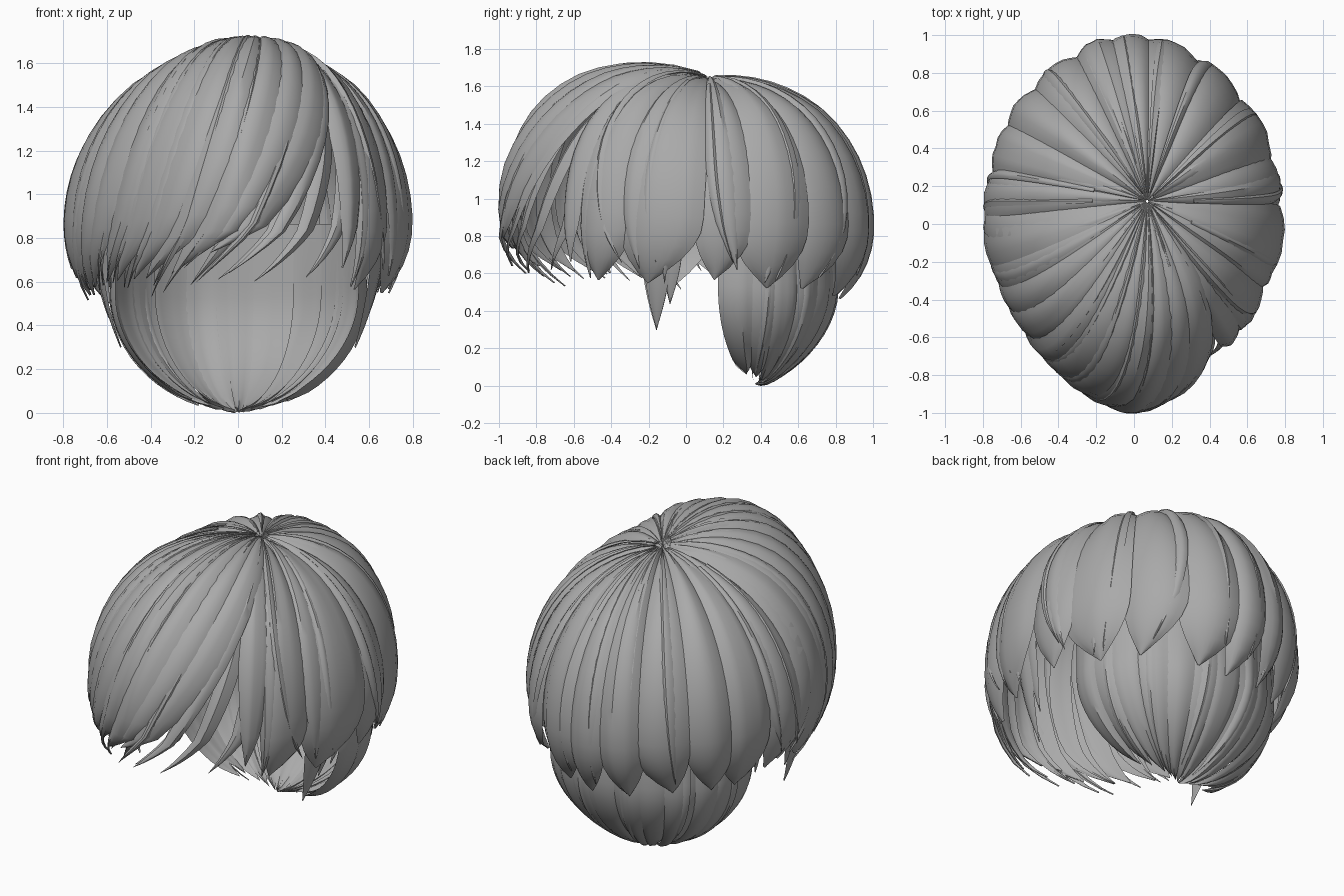
import bpy, bmesh, math, random
from mathutils import Vector

if "Cube" in bpy.data.objects:
    bpy.data.objects.remove(bpy.data.objects["Cube"])

random.seed(4)
rad = math.radians
CROWN = Vector((0.07, 0.12, 0))
CORE = Vector((0, 0.05, 0.8))

grey = bpy.data.materials.new("hair grey")
grey.diffuse_color = (0.4, 0.4, 0.4, 1)
grey.use_nodes = True
grey.node_tree.nodes["Principled BSDF"].inputs["Base Color"].default_value = grey.diffuse_color


def dome(a, th):
    """Point on the main hair dome: a = direction in plan, th = angle down from the crown."""
    front = max(0, -math.sin(a))
    back = max(0, math.sin(a))
    f = 1 - (0.07 * abs(math.sin(2 * a)) if front else 0)
    rim = Vector((0.76 * f * math.cos(a), 0.955 * f * math.sin(a), 0))
    s = math.sin(th)
    if th < math.pi / 2:
        bump = 0.155 * front + 0.03 * back
        z = 0.85 + 0.775 * math.cos(th) + bump * math.sin(2 * th) ** 0.8
    else:
        s = s ** 0.68
        z = 0.85 + 0.6 * math.cos(th)
    p = CROWN + (rim - CROWN) * s
    return Vector((p.x, p.y, z))


def nape(a, th):
    """Point on the lower bowl: th falls from 90 degrees at the rim to 180 at the bottom."""
    if th < math.pi / 2:
        s, z = 1, 0.55 + (math.pi / 2 - th) * 0.6
    else:
        s, z = math.sin(th), 0.55 + 0.54 * math.cos(th)
    return Vector((0.575 * s ** 1.15 * math.cos(a),
                   0.3 + 0.5 * s ** 1.4 * math.sin(a) + 0.07 * (1 - s), z))


def temple(a, th):
    """Nearly straight sheet hanging beside the face."""
    t = th / math.pi
    return Vector(((0.68 - 0.13 * t ** 2) * math.cos(a), 0.7 * math.sin(a), 1.0 - 0.7 * t))


def lock(bm, surf, a0, a1, t0, t1, width, bulge=0.045, tilt=0.012, lift=0.0,
         power=1.8, taper=0.62, curl=0.0, steps=18, cols=9, round_tip=1.7):
    """One closed tapering strand, swept over a surface from a0 to a1 (degrees)."""
    ridge = [random.uniform(-0.006, 0.006) for _ in range(cols)]
    rings = []
    for i in range(steps + 1):
        t = i / steps
        th = rad(t0 + (t1 - t0) * t)
        k = max(0, (t - taper) / (1 - taper))
        a = a0 + (a1 - a0) * t ** power + curl * k * k
        w = width * max(0.02, 1 - k ** round_tip)
        thick = min(1, 0.25 + 2.2 * t) * (1 - 0.8 * k * k)
        outer, inner = [], []
        for j in range(cols):
            s = 2 * j / (cols - 1) - 1
            p = surf(rad(a + s * w / 2), th)
            d = p - CORE
            h = lift + thick * (bulge * (1 - s * s) + tilt * s + ridge[j] * (1 - s * s))
            outer.append(bm.verts.new(CORE + d * (1 + h)))
            if 0 < j < cols - 1:
                inner.append(bm.verts.new(CORE + d * (1 + h - 0.022 * thick * (1 - s * s) - 0.004)))
        rings.append(outer + inner[::-1])
    n = len(rings[0])
    for r, q in zip(rings, rings[1:]):
        for j in range(n):
            bm.faces.new((r[j], q[j], q[(j + 1) % n], r[(j + 1) % n]))
    bm.faces.new(rings[0])
    bm.faces.new(rings[-1][::-1])


def finish(name, bm):
    bmesh.ops.recalc_face_normals(bm, faces=bm.faces)
    mesh = bpy.data.meshes.new(name)
    bm.to_mesh(mesh)
    bm.free()
    mesh.materials.append(grey)
    ob = bpy.data.objects.new(name, mesh)
    bpy.context.collection.objects.link(ob)
    bpy.ops.object.select_all(action='DESELECT')
    ob.select_set(True)
    bpy.context.view_layer.objects.active = ob
    bpy.ops.object.shade_smooth_by_angle(angle=rad(35))


def jitter(v):
    return random.uniform(-v, v)


# Back and side locks hanging straight from the crown
bm = bmesh.new()
a = -34
while a < 186:
    w = random.uniform(14, 23)
    mid = a + w / 2
    back = max(0, math.sin(rad(mid)))
    lock(bm, dome, mid, mid + jitter(4), 0.5, 119 + 8 * back + jitter(3), w * 1.28,
         bulge=0.055, tilt=random.choice((-1, 1)) * 0.02, lift=jitter(0.008),
         curl=jitter(7), taper=0.72, round_tip=2.2)
    a += w
# slimmer locks at the front edge of the right side
for a, end, w in ((-43, 108, 15), (-36, 117, 11)):
    lock(bm, dome, a, a + 2, 0.5, end, w, bulge=0.04, curl=-5, taper=0.5)
finish("back_and_side_locks", bm)

# Thin strands lying over the main locks
bm = bmesh.new()
for i in range(15):
    a = -36 + 222 * i / 14 + jitter(5)
    lock(bm, dome, a, a + jitter(8), 3, 114 + jitter(7), random.uniform(5, 10), bulge=0.024,
         lift=0.026 + jitter(0.006), curl=jitter(8), cols=5, taper=0.5)
finish("thin_over_strands", bm)

# Fringe sweeping from the crown across the forehead to the left
bm = bmesh.new()
N = 11
for i in range(N):
    f = i / (N - 1)
    a0 = -47 - 128 * f
    lock(bm, dome, a0, a0 - 46 + 40 * f + jitter(3), 0.5, 103 + 14 * min(1, f * 2) + jitter(4),
         24 - 4 * f, bulge=0.05, tilt=0.018, lift=0.004 + 0.012 * (1 - f),
         power=2, curl=-9 + 4 * f, taper=0.62, round_tip=2)
for i in range(12):
    f = i / 11
    a0 = -46 - 126 * f + jitter(3)
    lock(bm, dome, a0, a0 - 42 + 36 * f, 3, 108 + 10 * min(1, f * 2) + jitter(6),
         random.uniform(6, 11), bulge=0.025, lift=0.028 + jitter(0.006), power=2,
         curl=-8, taper=0.5, cols=5)
finish("swept_fringe", bm)

# Loose tips under the fringe
bm = bmesh.new()
for a0, a1, end in ((-38, -56, 113), (-48, -78, 115), (-58, -92, 114),
                    (-80, -104, 117), (-100, -122, 117), (-125, -140, 118), (-145, -156, 117)):
    lock(bm, dome, a0, a1, 30, end, 9, bulge=0.025, lift=-0.03, power=2.2,
         curl=-6, taper=0.5, cols=5)
finish("fringe_tips", bm)

# Lower bowl of strands gathering at the neck
bm = bmesh.new()
M = 13
for i in range(M):
    a = -4 + 188 * i / (M - 1)
    edge = abs(math.cos(rad(a)))
    lock(bm, nape, a, a + jitter(4), 60, 178 - 24 * edge ** 4 + jitter(2), 21, bulge=0.026,
         tilt=random.choice((-1, 1)) * 0.01, taper=0.86, cols=7)
for i in range(6):
    a = 12 + 156 * i / 5 + jitter(4)
    lock(bm, nape, a, a + jitter(6), 62, 160 + jitter(8), 7, bulge=0.013, lift=0.016,
         cols=5, taper=0.5)
finish("neck_locks", bm)

# Pointed sideburns
bm = bmesh.new()
for a0, sgn in ((-13, 1), (193, -1)):
    lock(bm, temple, a0, a0, 20, 180, 13, bulge=0.02, taper=0.35, cols=5)
    lock(bm, temple, a0 + sgn * 7, a0 + sgn * 6, 20, 145, 9, bulge=0.02, taper=0.4, cols=5)
finish("sideburns", bm)

# Small flyaway curls at both sides
bm = bmesh.new()
for a in (7, -12, 173, 163):
    lock(bm, dome, a, a + jitter(4), 20, 108, 3.5, bulge=0.02, lift=0.04, cols=5, taper=0.5, curl=5)
finish("flyaway_strands", bm)
